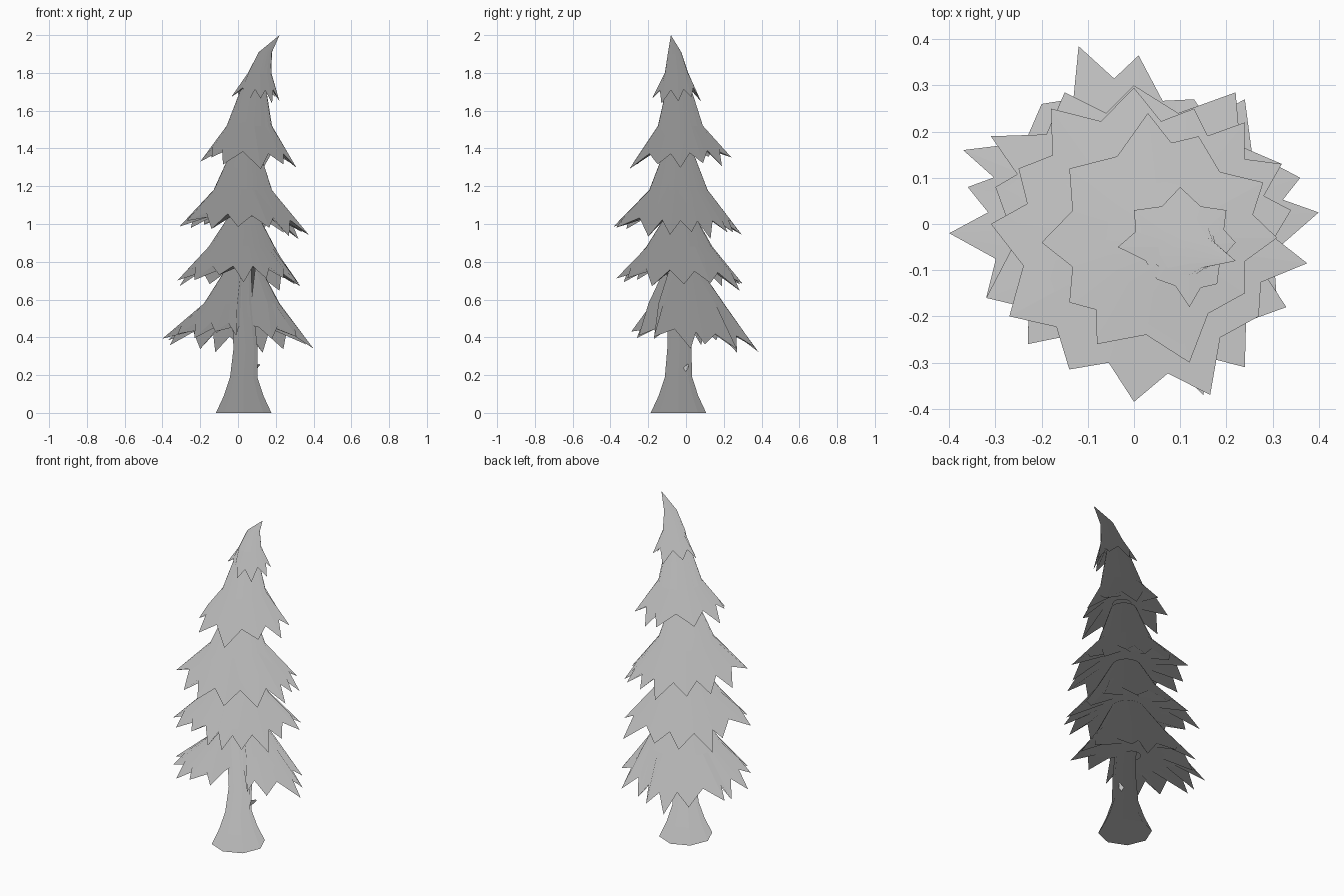
import bpy, bmesh, math
from mathutils import Vector

if "Cube" in bpy.data.objects:
    bpy.data.objects.remove(bpy.data.objects["Cube"])


def make_object(name, bm):
    bmesh.ops.recalc_face_normals(bm, faces=bm.faces)
    mesh = bpy.data.meshes.new(name)
    bm.to_mesh(mesh)
    bm.free()
    obj = bpy.data.objects.new(name, mesh)
    bpy.context.collection.objects.link(obj)
    # foliage-style shading: normals point up, leaning a touch outwards
    mesh.shade_smooth()
    normals = []
    for poly in mesh.polygons:
        lean = Vector((poly.normal.x, poly.normal.y, 0)) * 0.05
        normals += [(lean + Vector((0, 0, 1))).normalized()] * poly.loop_total
    mesh.normals_split_custom_set(normals)
    return obj


def loft(bm, rings, is_open=False):
    """Skin a list of equal-length point rings."""
    vs = [[bm.verts.new(p) for p in ring] for ring in rings]
    n = len(vs[0])
    for a, b in zip(vs, vs[1:]):
        for i in range(n - 1 if is_open else n):
            j = (i + 1) % n
            bm.faces.new((a[i], a[j], b[j], b[i]))
    return vs


def circle(x, y, z, r, angles):
    return [Vector((x + r * math.cos(a), y + r * math.sin(a), z)) for a in angles]


def skirt(name, top, mid, tips, z0, tilt, notch_up, gap=False, apex=None):
    """Jagged branch tier: top and mid are (x, y, z, r), tips are plan positions."""
    cx, cy = mid[0], mid[1]
    rim = []
    for i, (x, y) in enumerate(tips):
        wob = 0.02 * math.sin(i * 2.3)
        rim.append(Vector((x, y, z0 + tilt[0] * x + tilt[1] * y + wob)))
        if gap and i == len(tips) - 1:
            break
        x2, y2 = tips[(i + 1) % len(tips)]
        nx = cx + 0.84 * ((x + x2) / 2 - cx)
        ny = cy + 0.84 * ((y + y2) / 2 - cy)
        rim.append(Vector((nx, ny, z0 + tilt[0] * nx + tilt[1] * ny + notch_up)))
    angles = [math.atan2(p.y - cy, p.x - cx) for p in rim]
    upper = circle(*top[:3], top[3], angles)
    middle = circle(*mid[:3], mid[3], angles)
    # nearly flat underside running in towards the trunk
    c = Vector((cx, cy, z0 + notch_up + 0.01))
    under = [c + (Vector((p.x, p.y, c.z)) - c) * 0.55 for p in rim]
    inner = circle(cx, cy, z0 + notch_up + 0.02, 0.05, angles)
    bm = bmesh.new()
    rings = [upper, middle, rim, under, inner]
    vs = loft(bm, rings, gap)
    if apex:
        tip = bm.verts.new(apex)
        n = len(vs[0])
        for i in range(n):
            bm.faces.new((vs[0][i], vs[0][(i + 1) % n], tip))
    if gap:
        for k in (0, -1):
            bm.faces.new([ring[k] for ring in vs])
    return make_object(name, bm)


# trunk with flared foot
eight = [math.tau * i / 8 for i in range(8)]
bm = bmesh.new()
v = loft(bm, [circle(x, y, z, r, eight) for x, y, z, r in (
    (0.03, -0.04, 0, 0.147), (0.03, -0.04, 0.09, 0.105), (0.03, -0.04, 0.19, 0.072),
    (0.04, -0.035, 0.34, 0.064), (0.02, -0.04, 0.6, 0.055), (0.02, -0.04, 0.8, 0.05))])
bm.faces.new(v[0])
make_object("trunk", bm)

# broken twig on the trunk
bm = bmesh.new()
bmesh.ops.create_cone(bm, segments=4, radius1=0.022, radius2=0.004, depth=0.06, cap_ends=True)
twig = make_object("twig_stub", bm)
twig.location = (0.09, 0.0, 0.24)
twig.rotation_euler = (0, math.radians(60), math.radians(25))

# bottom tier, open at the front where the trunk shows
skirt("branches_bottom", (0.03, -0.02, 0.77, 0.09), (0.02, 0.0, 0.58, 0.20),
      [(0.18, -0.17), (0.31, -0.17), (0.40, 0.025), (0.36, 0.10),
       (0.24, 0.27), (0.13, 0.27), (0.01, 0.365), (-0.12, 0.385),
       (-0.2, 0.26), (-0.37, 0.16), (-0.36, 0.08), (-0.40, -0.02), (-0.32, -0.16),
       (-0.23, -0.26), (-0.12, -0.29), (-0.01, -0.25)],
      0.375, (-0.03, -0.13), 0.07, gap=True)

# lower middle tier
skirt("branches_lower", (0.03, -0.03, 1.04, 0.08), (0.02, -0.035, 0.88, 0.175),
      [(0.30, -0.01), (0.32, 0.13), (0.22, 0.285), (0.0, 0.30), (-0.15, 0.285),
       (-0.31, 0.19), (-0.30, 0.08), (-0.32, -0.16),
       (-0.23, -0.26), (-0.1, -0.30), (0.03, -0.33), (0.15, -0.37), (0.24, -0.31),
       (0.33, -0.18)],
      0.69, (-0.03, -0.06), 0.07)

# middle tier
skirt("branches_middle", (0.04, -0.04, 1.4, 0.07), (0.025, -0.04, 1.18, 0.155),
      [(0.375, -0.085), (0.34, 0.03), (0.32, 0.13), (0.24, 0.22), (0.13, 0.25), (0.0, 0.295),
       (-0.18, 0.25), (-0.25, 0.12), (-0.31, 0.0), (-0.27, -0.2),
       (-0.14, -0.315), (0.0, -0.385), (0.165, -0.37), (0.27, -0.2)],
      0.97, (-0.08, -0.03), 0.07)

# upper tier
skirt("branches_upper", (0.085, -0.04, 1.74, 0.06), (0.06, -0.03, 1.52, 0.12),
      [(0.31, -0.03), (0.28, 0.09), (0.14, 0.19), (0.03, 0.24), (-0.14, 0.12),
       (-0.2, -0.04), (-0.14, -0.17), (-0.08, -0.26), (0.12, -0.30), (0.24, -0.15)],
      1.33, (-0.1, 0.06), 0.07)

# bent crown
skirt("branches_crown", (0.145, -0.06, 1.91, 0.035), (0.115, -0.05, 1.80, 0.062),
      [(0.22, -0.04), (0.20, 0.03), (0.10, 0.08), (0.0, 0.03), (-0.035, -0.05),
       (0.05, -0.12), (0.12, -0.18), (0.18, -0.13)],
      1.67, (-0.08, 0.08), 0.06, apex=(0.22, -0.08, 2.0))
